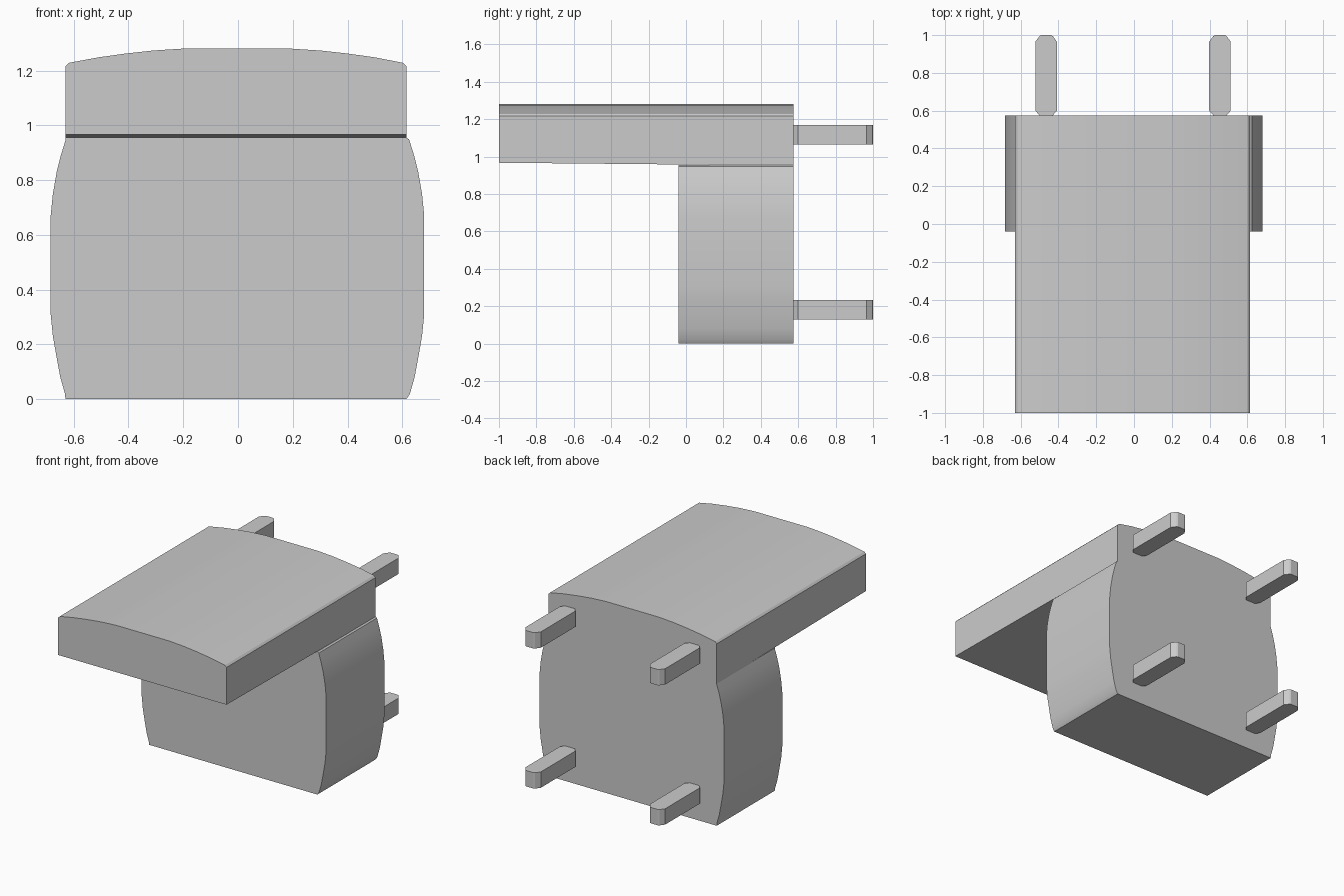
import bpy
import bmesh

if "Cube" in bpy.data.objects:
    bpy.data.objects.remove(bpy.data.objects["Cube"])


def prism(name, outline, to_near, to_far):
    """Closed solid between two copies of a 2D outline."""
    bm = bmesh.new()
    near = [bm.verts.new(to_near(u, v)) for u, v in outline]
    far = [bm.verts.new(to_far(u, v)) for u, v in outline]
    bm.faces.new(near)
    bm.faces.new(far[::-1])
    n = len(outline)
    for i in range(n):
        j = (i + 1) % n
        bm.faces.new((near[i], far[i], far[j], near[j]))
    bmesh.ops.recalc_face_normals(bm, faces=bm.faces)
    mesh = bpy.data.meshes.new(name)
    bm.to_mesh(mesh)
    bm.free()
    ob = bpy.data.objects.new(name, mesh)
    bpy.context.collection.objects.link(ob)
    return ob


def smooth(ob):
    bpy.ops.object.select_all(action='DESELECT')
    ob.select_set(True)
    bpy.context.view_layer.objects.active = ob
    bpy.ops.object.shade_smooth_by_angle(angle=0.35)


BACK = 0.575

# Lower body: bulging sides, flat front and back
right = [(0.615, 0.0), (0.628, 0.02), (0.645, 0.08), (0.658, 0.15), (0.672, 0.23),
         (0.68, 0.31), (0.68, 0.67), (0.672, 0.75), (0.658, 0.83),
         (0.643, 0.89), (0.625, 0.948), (0.615, 0.955)]
left = [(-x - 0.004, z) for x, z in reversed(right[1:-1])]
outline = right + [(-0.63, 0.955)] + left + [(-0.63, 0.0)]
body = prism("lower_body", outline,
             lambda x, z: (x, -0.04, z), lambda x, z: (x, BACK, z))
smooth(body)

# Overhanging top slab: gently arched, underside rising toward the front
arch = [(0.615, 1.216), (0.603, 1.228), (0.5, 1.248), (0.4, 1.262), (0.3, 1.273),
        (0.19, 1.28), (-0.2, 1.28), (-0.31, 1.273), (-0.41, 1.262),
        (-0.51, 1.248), (-0.618, 1.228), (-0.63, 1.216)]
outline = [(-0.63, 0.0), (0.615, 0.0)] + arch
slab = prism("top_slab", outline,
             lambda x, z: (x, -1.0, max(z, 0.967)),
             lambda x, z: (x, BACK, max(z, 0.952)))
smooth(slab)

# Four rear pegs with chamfered ends
half = 0.057
plan = [(-0.035, BACK), (0.035, BACK), (half, 0.6), (half, 0.965), (0.035, 0.995),
        (0.025, 1.0), (-0.025, 1.0), (-0.035, 0.995), (-half, 0.965), (-half, 0.6)]
for side, cx in (("left", -0.465), ("right", 0.455)):
    for level, z0, z1 in (("lower", 0.128, 0.234), ("upper", 1.064, 1.17)):
        prism(f"{level}_{side}_peg", plan,
              lambda x, y: (x + cx, y, z0), lambda x, y: (x + cx, y, z1))
